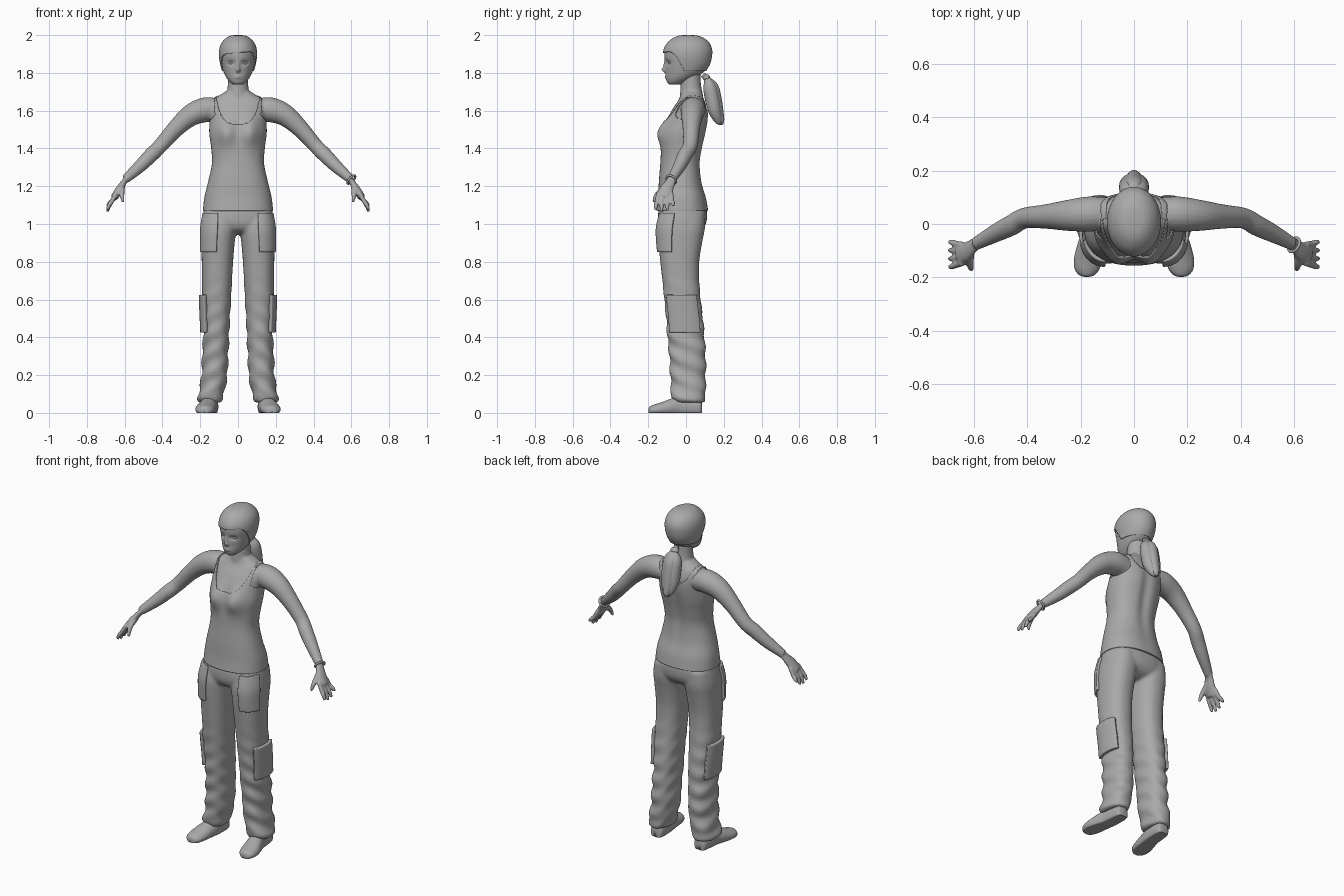
import bpy, bmesh, math
from mathutils import Vector

if "Cube" in bpy.data.objects:
    bpy.data.objects.remove(bpy.data.objects["Cube"])

grey = bpy.data.materials.new("plain grey")
grey.diffuse_color = (0.4, 0.4, 0.4, 1)
grey.use_nodes = True
grey.node_tree.nodes["Principled BSDF"].inputs["Base Color"].default_value = grey.diffuse_color


def spline(rows, n):
    """Smoothly resample rows of numbers, n steps per gap."""
    out = []
    for i in range(len(rows) - 1):
        p = [rows[max(0, min(len(rows) - 1, i + k))] for k in (-1, 0, 1, 2)]
        for j in range(n):
            t = j / n
            out.append([0.5 * (2 * b + (c - a) * t + (2 * a - 5 * b + 4 * c - d) * t * t
                               + (3 * b - a - 3 * c + d) * t ** 3) for a, b, c, d in zip(*p)])
    return out + [list(rows[-1])]


def skin(bm, rings, closed=True, cap=True):
    vs = [[bm.verts.new(p) for p in r] for r in rings]
    n = len(vs[0])
    for a, b in zip(vs, vs[1:]):
        for i in range(n if closed else n - 1):
            bm.faces.new((a[i], a[(i + 1) % n], b[(i + 1) % n], b[i]))
    if cap:
        bm.faces.new(vs[0])
        bm.faces.new(vs[-1])


def column(rows, n=6, seg=64, off=0.0, power=2.0, side=1, warp=None, arc=None):
    """Horizontal rings from rows (z, centre x, half width, front y, back y)."""
    rings = []
    a0, a1 = arc or (0, math.tau)
    for z, cx, rx, yf, yb in spline(rows, n):
        ring = []
        for i in range(seg):
            a = a0 + (a1 - a0) * i / (seg - 1 if arc else seg)
            c, s = math.cos(a), math.sin(a)
            e = 2 / power
            x = cx + (rx + off) * math.copysign(abs(c) ** e, c)
            y = (yf + yb) / 2 + ((yb - yf) / 2 + off) * math.copysign(abs(s) ** e, s)
            p = Vector((x, y, z))
            p = warp(p, s) if warp else p
            ring.append(Vector((p.x * side, p.y, p.z)))
        rings.append(ring)
    return rings


def tube(pts, ref=(0, 1, 0), flat=1.0, n=5, seg=20, side=1):
    """Round or flattened tube along points (x, y, z, radius)."""
    path = spline(pts, n)
    rings = []
    for i, (x, y, z, r) in enumerate(path):
        t = (Vector(path[min(i + 1, len(path) - 1)][:3]) - Vector(path[max(i - 1, 0)][:3])).normalized()
        u = t.cross(Vector(ref)).normalized()
        v = t.cross(u)
        ring = []
        for k in range(seg):
            a = math.tau * k / seg
            p = Vector((x, y, z)) + u * (r * flat * math.cos(a)) + v * (r * math.sin(a))
            ring.append(Vector((p.x * side, p.y, p.z)))
        rings.append(ring)
    return rings


def finish(name, bm, voxel=0, smooth=0, thick=0):
    bmesh.ops.recalc_face_normals(bm, faces=bm.faces)
    me = bpy.data.meshes.new(name)
    bm.to_mesh(me)
    bm.free()
    ob = bpy.data.objects.new(name, me)
    bpy.context.collection.objects.link(ob)
    me.materials.append(grey)
    for p in me.polygons:
        p.use_smooth = True
    if voxel:
        m = ob.modifiers.new("blend", "REMESH")
        m.mode, m.voxel_size, m.use_smooth_shade = "VOXEL", voxel, True
    if smooth:
        m = ob.modifiers.new("soften", "SMOOTH")
        m.iterations, m.factor = smooth, 0.5
    if thick:
        m = ob.modifiers.new("thickness", "SOLIDIFY")
        m.thickness, m.offset = thick, -1
    return ob


def ball(bm, c, r):
    res = bmesh.ops.create_uvsphere(bm, u_segments=20, v_segments=12, radius=1)
    for v in res["verts"]:
        v.co = Vector((v.co.x * r[0] + c[0], v.co.y * r[1] + c[1], v.co.z * r[2] + c[2]))


def bump(a, b, wa, wb):
    return math.exp(-(a / wa) ** 2 - (b / wb) ** 2)


# Body: torso, neck, arms and hands blended into one skin
TORSO = [(1.07, 0, .18, -.15, .112), (1.14, 0, .172, -.142, .1), (1.22, 0, .153, -.138, .078),
         (1.32, 0, .132, -.13, .07), (1.40, 0, .136, -.125, .082), (1.48, 0, .146, -.118, .1),
         (1.55, 0, .145, -.098, .112), (1.61, 0, .15, -.07, .112), (1.655, 0, .14, -.04, .1),
         (1.68, 0, .10, -.028, .09), (1.705, 0, .06, -.024, .08)]


def chest(p, s):
    if s < 0:
        p.y -= 0.034 * bump(abs(p.x) - .065, p.z - 1.485, .05, .07)
    else:
        p.y -= 0.012 * bump(p.x, p.z - 1.45, .03, .2)
    return p


bm = bmesh.new()
skin(bm, column(TORSO, power=2.3, warp=chest))
skin(bm, tube([(0, .03, 1.62, .07), (0, .028, 1.69, .06), (0, .025, 1.74, .054), (0, .025, 1.81, .052)]))
ARM = [(.1, .04, 1.60, .06), (.17, .037, 1.605, .066), (.25, .032, 1.575, .058), (.33, .028, 1.505, .046),
       (.41, .022, 1.415, .039), (.46, -.005, 1.365, .039), (.52, -.035, 1.305, .034), (.595, -.075, 1.238, .024)]
PALM = [(.585, -.07, 1.245, .024), (.605, -.083, 1.22, .028), (.63, -.105, 1.18, .037), (.655, -.117, 1.14, .037)]
for s in (1, -1):
    skin(bm, tube(ARM, side=s))
    skin(bm, tube(PALM, flat=.55, side=s))
    for k, drop in enumerate((.01, 0, .005, .03)):
        y = -.145 + k * .022
        skin(bm, tube([(.642, y, 1.165, .013), (.665, y - .008 + k * .004, 1.125, .0125),
                       (.682, y - .014 + k * .008, 1.095 + drop / 2, .0115),
                       (.692, y - .016 + k * .009, 1.065 + drop, .008)], seg=12, side=s))
    skin(bm, tube([(.61, -.095, 1.205, .014), (.615, -.135, 1.175, .015),
                   (.613, -.16, 1.145, .0125), (.608, -.172, 1.115, .008)], seg=12, side=s))
finish("body", bm, voxel=.006, smooth=4)

# Tank top: torso shell cut at the neckline and armholes
bm = bmesh.new()
skin(bm, column(TORSO[:-1], n=9, seg=128, off=.006, power=2.3, warp=chest), cap=False)


def bare(c):
    x = abs(c.x)
    neck = (1.53 if c.y < .02 else 1.59) + .13 * (x / .115) ** 4
    return c.z > neck or (x > .125 and c.z > 1.55 + (.15 - x))


bmesh.ops.delete(bm, geom=[f for f in bm.faces if bare(f.calc_center_median())], context="FACES")
finish("tank_top", bm, smooth=2, thick=.007)

# Trousers: hips and two legs with soft folds
HIPS = [(1.10, 0, .175, -.14, .105), (1.05, 0, .186, -.148, .112), (1.0, 0, .19, -.145, .105),
        (.965, 0, .175, -.125, .08), (.945, 0, .13, -.08, .04)]
LEG = [(1.06, .1, .08, -.13, .1), (.98, .102, .092, -.148, .1), (.9, .106, .088, -.146, .085),
       (.8, .109, .083, -.136, .07), (.7, .111, .079, -.125, .07), (.6, .114, .077, -.115, .078),
       (.5, .115, .072, -.105, .09), (.4, .116, .068, -.098, .098), (.3, .121, .069, -.088, .104),
       (.2, .125, .068, -.084, .105), (.12, .138, .067, -.078, .103), (.08, .147, .068, -.08, .106),
       (.055, .148, .058, -.068, .098)]


def folds(p, s):
    k = max(0, min(1, (.75 - p.z) / .4))
    d = .005 * k * math.sin(p.z * 62 + 2.5 * s + p.x * 20)
    return p + Vector((d, d * s, 0))


bm = bmesh.new()
skin(bm, column(HIPS, power=2.4))
for s in (1, -1):
    skin(bm, column(LEG, side=s, power=2.3, warp=folds))
finish("trousers", bm, voxel=.009, smooth=4)

# Pockets: raised curved patches on the legs
RAD = math.radians
for name, z0, z1, a0, a1, off in (("thigh_pocket", 1.07, .85, -88, -18, .012),
                                  ("knee_pocket", .625, .42, -48, 42, .016)):
    rows = [r for r in spline(LEG, 8) if z0 >= r[0] >= z1]
    for s, side in ((1, "left"), (-1, "right")):
        bm = bmesh.new()
        skin(bm, column(rows, n=1, seg=24, off=off, side=s, power=2.3, arc=(RAD(a0), RAD(a1))),
             closed=False, cap=False)
        ob = finish(name + "_" + side, bm)
        # outward normals, then thickness toward the leg
        f = ob.data.polygons[len(ob.data.polygons) // 2]
        if f.normal.x * s < 0 and f.normal.y > -.9:
            ob.data.flip_normals()
        m = ob.modifiers.new("thickness", "SOLIDIFY")
        m.thickness, m.offset = .022, -1
        b = ob.modifiers.new("edge", "BEVEL")
        b.width, b.segments, b.limit_method = .004, 2, "ANGLE"

# Shoes: rows (y, centre x, half width, height) with a flat sole
SHOE = [(.085, .145, .02, .05), (.075, .145, .036, .075), (.03, .147, .043, .09), (-.03, .152, .045, .09),
        (-.08, .163, .05, .075), (-.13, .172, .053, .056), (-.17, .176, .046, .044), (-.192, .177, .028, .034),
        (-.198, .177, .01, .022)]
for s, side in ((1, "left"), (-1, "right")):
    bm = bmesh.new()
    rings = []
    for y, cx, w, h in spline(SHOE, 5):
        rings.append([Vector((s * (cx + w * math.cos(a)), y, max(0, h * .35 + h * .65 * math.sin(a))))
                      for a in (math.tau * k / 40 for k in range(40))])
    skin(bm, rings)
    finish("shoe_" + side, bm)

# Head with brow, eye sockets, nose and lips
HEAD = [(1.738, 0, .025, -.088, -.03), (1.75, 0, .042, -.1, .0), (1.775, 0, .062, -.106, .05),
        (1.81, 0, .078, -.107, .1), (1.85, 0, .088, -.11, .122), (1.89, 0, .094, -.115, .131),
        (1.925, 0, .092, -.111, .131), (1.955, 0, .08, -.093, .117), (1.978, 0, .058, -.064, .09),
        (1.99, 0, .035, -.034, .06), (1.994, 0, .01, -.004, .03)]


def face(p, s):
    if s < 0:
        p.y += .012 * bump(abs(p.x) - .036, p.z - 1.853, .018, .013)
        p.y -= .018 * bump(p.x, p.z - 1.815, .011, .013) + .01 * bump(p.x, p.z - 1.838, .009, .022)
        p.y -= .007 * bump(p.x, p.z - 1.779, .02, .009) - .003 * bump(p.x, p.z - 1.779, .03, .002)
    return p


bm = bmesh.new()
skin(bm, column(HEAD, n=8, seg=128, warp=face))
for s in (1, -1):
    ball(bm, (s * .036, -.082, 1.852), (.015, .012, .008))
finish("head", bm)

# Hair: cap over the skull, cut along the hairline
bm = bmesh.new()
skin(bm, column(HEAD[3:], n=8, seg=128, off=.007), cap=False)
bm.faces.new([v for v in bm.verts][-128:])


def uncovered(c):
    t = max(0, min(1, (c.y + .095) / .085))
    return c.z < 1.905 + .1 * c.x * (1 - t) - .095 * t * t


bmesh.ops.delete(bm, geom=[f for f in bm.faces if uncovered(f.calc_center_median())], context="FACES")
for v in bm.verts:
    v.co.z += .006 * max(0, (v.co.z - 1.9) / .094)
finish("hair_cap", bm, smooth=2, thick=.008)

# Ponytail of three overlapping locks, and its tie
bm = bmesh.new()
for dx, dy in ((-.018, 0), (.018, 0), (0, .012)):
    skin(bm, tube([(0, .09, 1.79, .014), (dx * .3, .112, 1.765, .018), (dx, .125 + dy, 1.725, .034),
                   (dx, .137 + dy, 1.67, .038), (dx, .152 + dy, 1.6, .034), (dx * .5, .172 + dy, 1.545, .02),
                   (dx * .3, .18 + dy, 1.525, .004)]))
finish("ponytail", bm)
bm = bmesh.new()
ball(bm, (0, .108, 1.775), (.026, .02, .018))
finish("hair_tie", bm)

# Bracelet on one wrist
bpy.ops.mesh.primitive_torus_add(location=(.6, -.078, 1.235), major_radius=.028, minor_radius=.006,
                                 major_segments=32, minor_segments=10)
ob = bpy.context.object
ob.name = "bracelet"
ob.rotation_euler = Vector((.07, -.04, -.065)).to_track_quat("Z", "Y").to_euler()
ob.data.materials.append(grey)
bpy.ops.object.shade_smooth()
